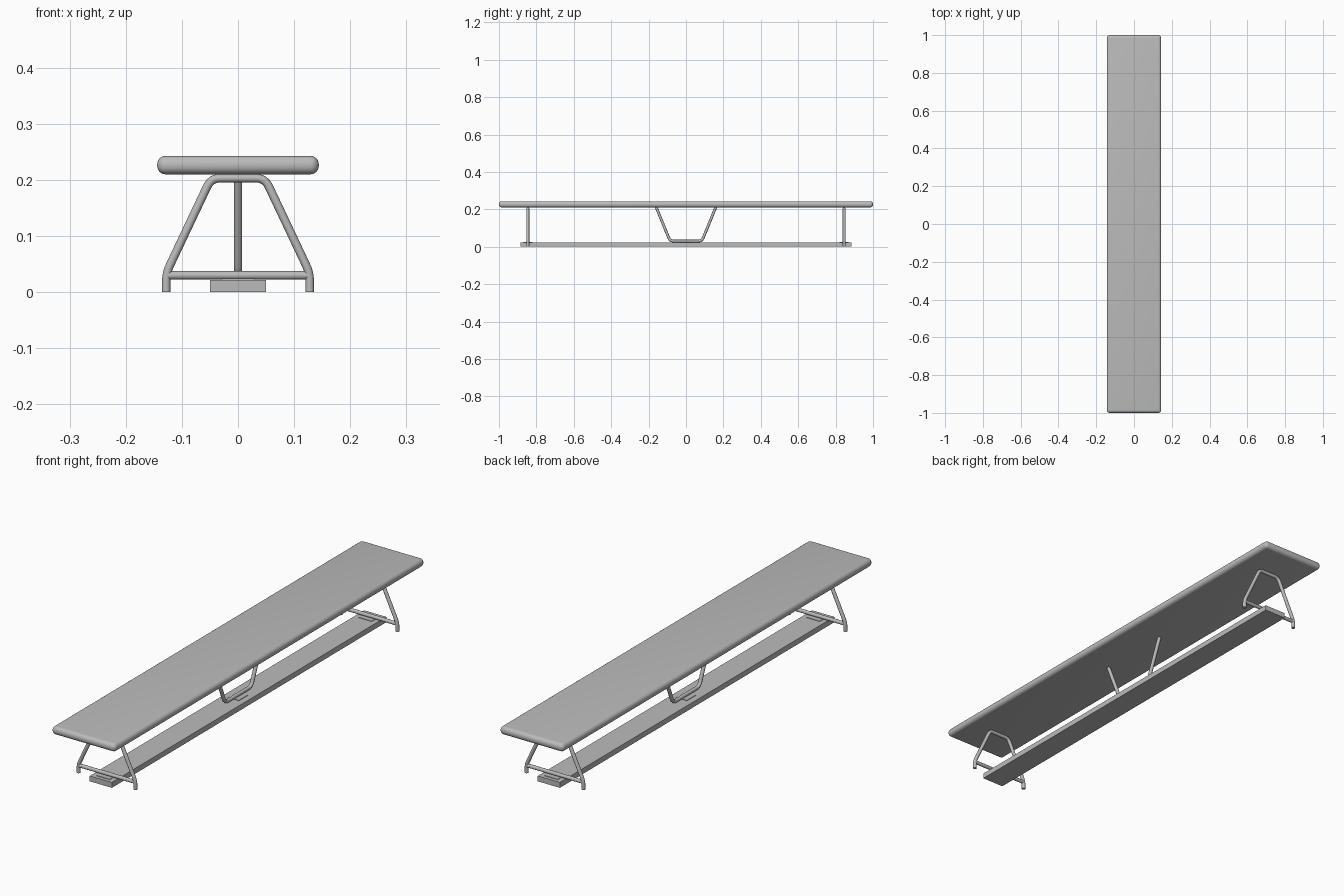
import bpy
from mathutils import Vector

cube = bpy.data.objects.get("Cube")
if cube:
    bpy.data.objects.remove(cube)

# One flat grey for the whole bench
grey = bpy.data.materials.new("grey")
grey.use_nodes = True
colour = (0.5, 0.5, 0.5, 1)
grey.diffuse_color = colour
grey.node_tree.nodes["Principled BSDF"].inputs["Base Color"].default_value = colour


def finish(obj, name, smooth=True):
    obj.name = name
    obj.data.materials.clear()
    obj.data.materials.append(grey)
    bpy.ops.object.select_all(action="DESELECT")
    obj.select_set(True)
    bpy.context.view_layer.objects.active = obj
    if obj.type == "CURVE":
        bpy.ops.object.convert(target="MESH")
    if smooth:
        bpy.ops.object.shade_smooth_by_angle(angle=0.6)


def box(name, centre, size, bevel=0):
    bpy.ops.mesh.primitive_cube_add(size=1, location=centre)
    obj = bpy.context.object
    obj.scale = size
    bpy.ops.object.transform_apply(location=False, rotation=False, scale=True)
    if bevel:
        mod = obj.modifiers.new("Rounding", "BEVEL")
        mod.width = bevel
        mod.segments = 6
        bpy.ops.object.modifier_apply(modifier=mod.name)
    finish(obj, name, bevel > 0)


def rounded(points, radius, steps=6):
    """Replace each inner corner of a path by a smooth bend."""
    pts = [Vector(p) for p in points]
    path = [pts[0]]
    for a, b, c in zip(pts, pts[1:], pts[2:]):
        start = b + (a - b).normalized() * radius
        end = b + (c - b).normalized() * radius
        for i in range(steps + 1):
            t = i / steps
            path.append(start * (1 - t) ** 2 + b * 2 * t * (1 - t) + end * t * t)
    return path + [pts[-1]]


def tube(name, points, bend=0.02, radius=0.0075):
    path = rounded(points, bend)
    curve = bpy.data.curves.new(name, "CURVE")
    curve.dimensions = "3D"
    curve.bevel_depth = radius
    curve.bevel_resolution = 4
    curve.use_fill_caps = True
    spline = curve.splines.new("POLY")
    spline.points.add(len(path) - 1)
    for point, p in zip(spline.points, path):
        point.co = (*p, 1)
    obj = bpy.data.objects.new(name, curve)
    bpy.context.collection.objects.link(obj)
    finish(obj, name)


# Padded seat and the balance beam below it
box("seat", (0, 0, 0.2265), (0.288, 2, 0.033), 0.015)
box("lower_beam", (0, 0, 0.011), (0.1, 1.77, 0.022))

# End trestles with crossbars and mounting plates
for side, y in (("front", -0.845), ("back", 0.845)):
    half = [(0.128, y, 0), (0.128, y, 0.034), (0.048, y, 0.203)]
    mirrored = [(-x, py, z) for x, py, z in reversed(half)]
    tube(side + "_trestle", half[:2] + half[2:] + mirrored, 0.016)
    tube(side + "_crossbar", [(-0.127, y, 0.03), (0.127, y, 0.03)])
    box(side + "_mounting_plate", (0, y, 0.0225), (0.06, 0.05, 0.003))

# Middle bracket joining seat and beam
tube("middle_bracket", [(0, -0.16, 0.213), (0, -0.085, 0.03),
                        (0, 0.085, 0.03), (0, 0.16, 0.213)])
box("middle_mounting_plate", (0, 0, 0.0225), (0.05, 0.06, 0.003))
